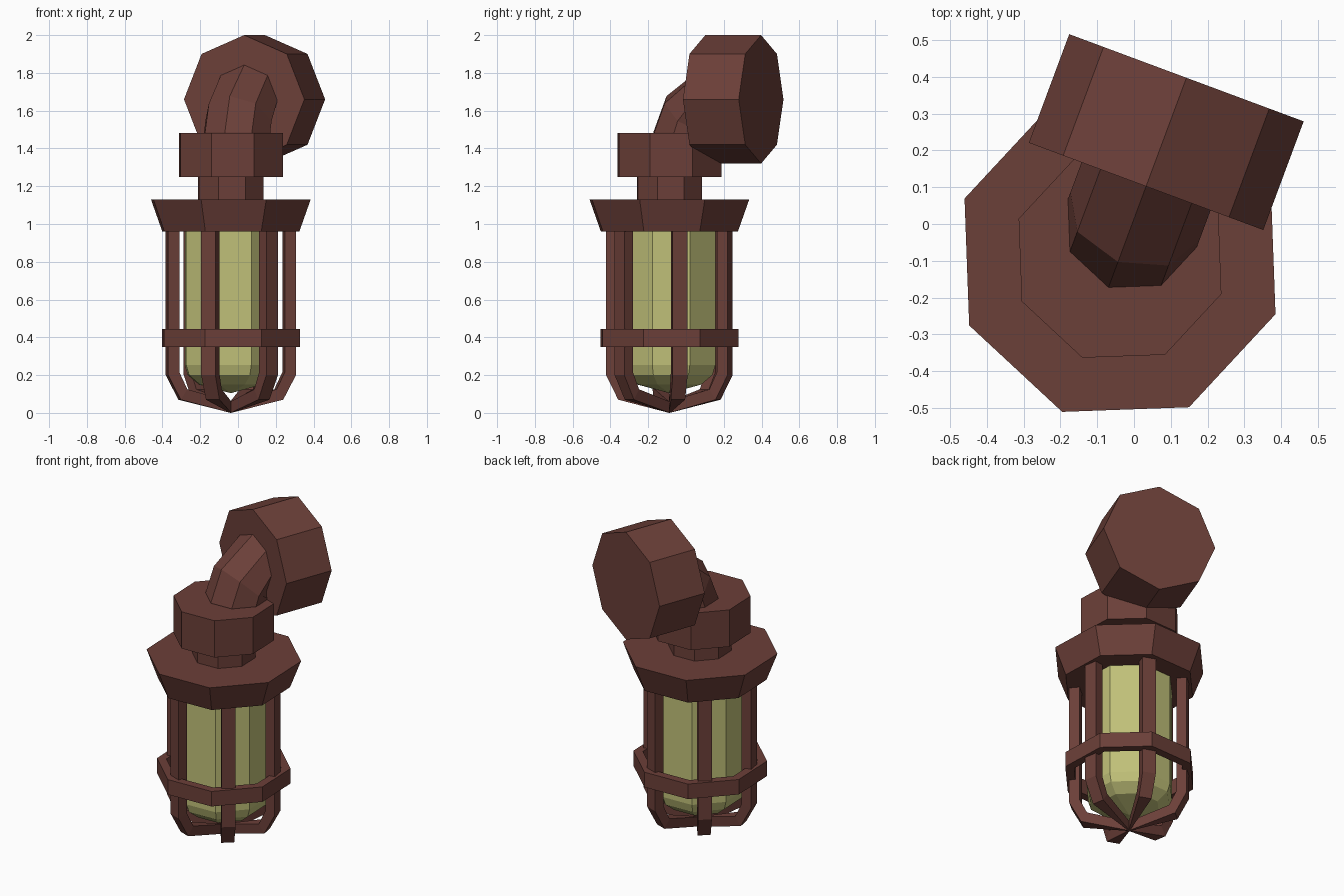
import bpy, bmesh, math
from mathutils import Matrix, Vector

cube = bpy.data.objects.get("Cube")
if cube:
    bpy.data.objects.remove(cube, do_unlink=True)

# The lamp axis is off-centre and the whole fixture is turned a little about z
PLACE = Matrix.Translation((-0.038, -0.088, 0)) @ Matrix.Rotation(math.radians(-20.4), 4, 'Z')


def material(name, color):
    m = bpy.data.materials.new(name)
    m.use_nodes = True
    m.diffuse_color = color
    bsdf = next(n for n in m.node_tree.nodes if n.type == 'BSDF_PRINCIPLED')
    bsdf.inputs["Base Color"].default_value = color
    bsdf.inputs["Roughness"].default_value = 0.8
    return m


RUST = material("rust_brown", (0.148, 0.050, 0.040, 1))
GLASS = material("yellow_green_glass", (0.53, 0.53, 0.19, 1))


def loft(name, rings, mat, closed=False):
    """Skin a row of equal rings; cap the ends, or join last to first."""
    bm = bmesh.new()
    rows = [[bm.verts.new(p) for p in ring] for ring in rings]
    n = len(rows[0])
    pairs = list(zip(rows, rows[1:]))
    if closed:
        pairs.append((rows[-1], rows[0]))
    else:
        bm.faces.new(rows[0])
        bm.faces.new(rows[-1])
    for a, b in pairs:
        for i in range(n):
            j = (i + 1) % n
            bm.faces.new((a[i], a[j], b[j], b[i]))
    bmesh.ops.remove_doubles(bm, verts=bm.verts, dist=1e-5)
    bmesh.ops.recalc_face_normals(bm, faces=bm.faces)
    me = bpy.data.meshes.new(name)
    bm.to_mesh(me)
    bm.free()
    me.materials.append(mat)
    ob = bpy.data.objects.new(name, me)
    ob.matrix_world = PLACE
    bpy.context.collection.objects.link(ob)
    return ob


def octagon(r, y=0, z=0, tilt=0):
    """Eight-sided ring centred at (0, y, z), tipped about x by tilt degrees."""
    rot = Matrix.Rotation(math.radians(tilt), 3, 'X')
    ring = [Vector((r * math.cos(k * math.pi / 4), r * math.sin(k * math.pi / 4), 0)) for k in range(8)]
    return [rot @ p + Vector((0, y, z)) for p in ring]


def turned(name, profile, mat, closed=False):
    return loft(name, [octagon(r, z=z) for r, z in profile], mat, closed)


# Stacked body parts
turned("flared_cap", [(0.387, 0.96), (0.451, 1.13)], RUST)
turned("neck", [(0.184, 1.12), (0.184, 1.26)], RUST)
turned("collar", [(0.294, 1.25), (0.294, 1.483)], RUST)
turned("guard_ring", [(0.39, 0.35), (0.39, 0.445), (0.335, 0.445), (0.335, 0.35)], RUST, True)

# Glass with a rounded-off bottom
turned("glass", [(0.26, 0.97), (0.26, 0.253), (0.243, 0.2), (0.18, 0.15), (0.002, 0.105)], GLASS)

# Bent pipe running into the wall mount
loft("elbow_pipe", [octagon(0.187, 0.097, 1.47), octagon(0.187, 0.097, 1.487),
                    octagon(0.187, 0.116, 1.545, -45), octagon(0.187, 0.21, 1.66, -90)], RUST)
loft("wall_mount", [octagon(0.34, 0.203, 1.66, -90), octagon(0.34, 0.518, 1.66, -90)], RUST)

# Six cage bars: outer radius, outer z, inner radius, inner z, half width
STATIONS = [(0.343, 0.97, 0.283, 0.97, 0.04), (0.343, 0.2, 0.283, 0.215, 0.04),
            (0.275, 0.07, 0.24, 0.125, 0.038), (0, 0, 0, 0.06, 0.003)]
for k in range(6):
    turn = Matrix.Rotation(math.radians(30 + 60 * k), 3, 'Z')
    rings = [[turn @ Vector(p) for p in ((ro, -w, zo), (ro, w, zo), (ri, w, zi), (ri, -w, zi))]
             for ro, zo, ri, zi, w in STATIONS]
    loft(f"cage_bar_{k + 1}", rings, RUST)
